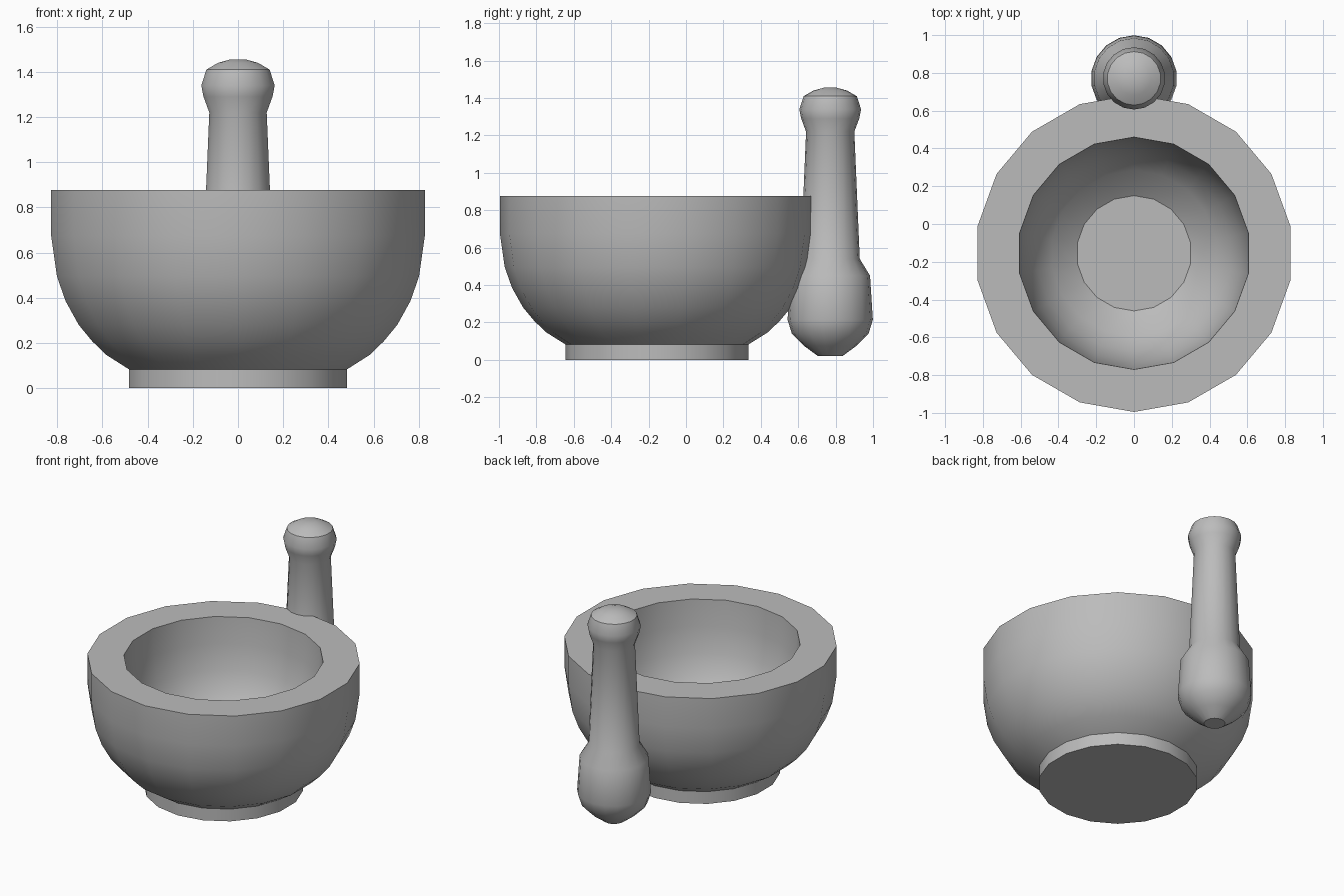
import bpy, bmesh, math

if "Cube" in bpy.data.objects:
    bpy.data.objects.remove(bpy.data.objects["Cube"])

stone = bpy.data.materials.new("grey stone")
stone.diffuse_color = (0.5, 0.5, 0.5, 1)
stone.use_nodes = True
stone.node_tree.nodes["Principled BSDF"].inputs["Base Color"].default_value = stone.diffuse_color
SIDES = 18


def lathe(name, profile, y):
    """Revolve (radius, height) pairs, going up the outside, and cap both ends."""
    bm = bmesh.new()
    rings = []
    for r, z in profile:
        angles = [math.tau * i / SIDES for i in range(SIDES)]
        rings.append([bm.verts.new((r * math.sin(a), -r * math.cos(a), z)) for a in angles])
    for low, high in zip(rings, rings[1:]):
        for i in range(SIDES):
            j = (i + 1) % SIDES
            bm.faces.new((low[i], low[j], high[j], high[i]))
    bm.faces.new(rings[0][::-1])
    bm.faces.new(rings[-1])
    bmesh.ops.recalc_face_normals(bm, faces=bm.faces[:])
    mesh = bpy.data.meshes.new(name)
    bm.to_mesh(mesh)
    bm.free()
    mesh.materials.append(stone)
    obj = bpy.data.objects.new(name, mesh)
    obj.location.y = y
    bpy.context.collection.objects.link(obj)
    bpy.ops.object.select_all(action='DESELECT')
    obj.select_set(True)
    bpy.context.view_layer.objects.active = obj
    bpy.ops.object.shade_smooth_by_angle(angle=math.radians(30))
    return obj


# Mortar: foot, rounded outer wall, flat rim, hollow and floor
foot_and_wall = [(0.49, 0), (0.49, 0.083), (0.592, 0.147), (0.655, 0.207),
                 (0.716, 0.28), (0.775, 0.385), (0.814, 0.495), (0.84, 0.675), (0.84, 0.877)]
hollow = [(0.615, 0.877), (0.605, 0.70), (0.575, 0.53), (0.52, 0.40), (0.44, 0.30), (0.305, 0.20)]
lathe("mortar_bowl", foot_and_wall + hollow, -0.155)

# Pestle: heavy grinding head, tapering handle, rounded knob
head = [(0.065, 0.02), (0.14, 0.075), (0.205, 0.14), (0.228, 0.215), (0.213, 0.45)]
handle = [(0.158, 0.54), (0.129, 1.22)]
knob = [(0.155, 1.29), (0.165, 1.34), (0.142, 1.41), (0.09, 1.44), (0.035, 1.455)]
lathe("pestle", head + handle + knob, 0.771)
